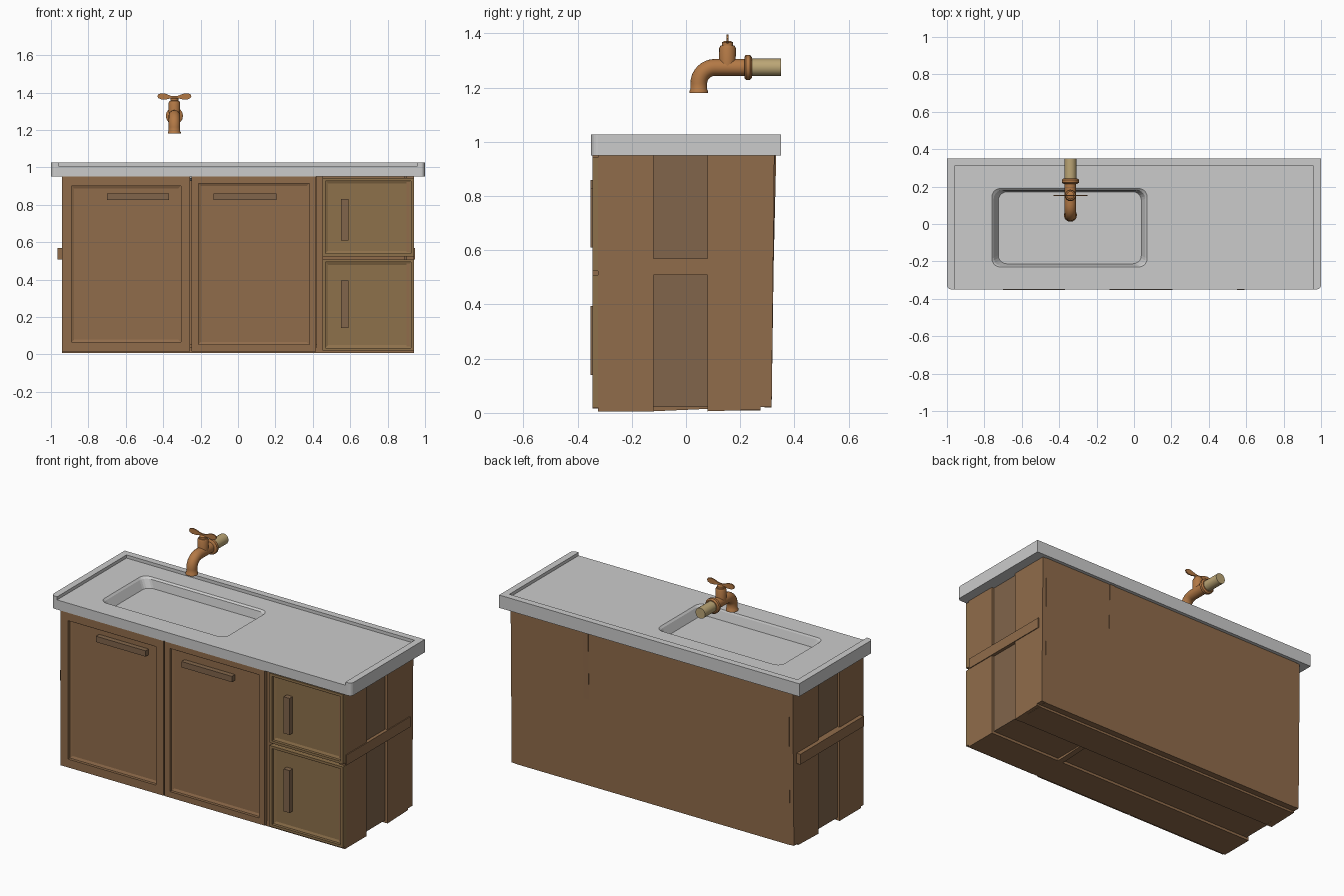
import bpy, bmesh
from math import sin, cos, pi, radians
from mathutils import Vector

if "Cube" in bpy.data.objects:
    bpy.data.objects.remove(bpy.data.objects["Cube"])


def material(name, rgb):
    m = bpy.data.materials.new(name)
    m.diffuse_color = (*rgb, 1)
    m.use_nodes = True
    m.node_tree.nodes["Principled BSDF"].inputs["Base Color"].default_value = m.diffuse_color
    return m


WOOD = material("wood", (0.28, 0.15, 0.07))
DARK = material("dark_wood", (0.22, 0.13, 0.07))
DRAWER = material("drawer_wood", (0.27, 0.165, 0.07))
COPPER = material("copper", (0.45, 0.19, 0.06))
BEIGE = material("pale_pipe", (0.5, 0.38, 0.18))
BLACK = material("drain_dark", (0.05, 0.05, 0.05))


def finish(name, bm, mat=None, smooth=False):
    bmesh.ops.recalc_face_normals(bm, faces=bm.faces)
    me = bpy.data.meshes.new(name)
    bm.to_mesh(me)
    bm.free()
    ob = bpy.data.objects.new(name, me)
    bpy.context.collection.objects.link(ob)
    if mat:
        me.materials.append(mat)
    if smooth:
        bpy.ops.object.select_all(action='DESELECT')
        ob.select_set(True)
        bpy.context.view_layer.objects.active = ob
        bpy.ops.object.shade_smooth_by_angle(angle=radians(40))
    return ob


def add_rings(bm, rings):
    vs = [[bm.verts.new(p) for p in r] for r in rings]
    n = len(vs[0])
    for a, b in zip(vs, vs[1:]):
        for i in range(n):
            j = (i + 1) % n
            bm.faces.new((a[i], a[j], b[j], b[i]))
    return vs


def loft(name, rings, mat=None, smooth=False):
    bm = bmesh.new()
    vs = add_rings(bm, rings)
    bm.faces.new(vs[0])
    bm.faces.new(vs[-1])
    return finish(name, bm, mat, smooth)


def box(name, x, y, z, mat):
    return loft(name, [[(x[0], y[0], h), (x[1], y[0], h), (x[1], y[1], h), (x[0], y[1], h)] for h in z], mat)


def yz_prism(name, x, profile, mat):
    return loft(name, [[(h, *p) for p in profile] for h in x], mat)


def corner(cx, cy, r, start, n=5):
    return [(cx + r * cos(start + pi / 2 * i / n), cy + r * sin(start + pi / 2 * i / n)) for i in range(n + 1)]


def rounded(x0, x1, y0, y1, r):
    return (corner(x0 + r, y0 + r, r, pi) + corner(x1 - r, y0 + r, r, 1.5 * pi)
            + corner(x1 - r, y1 - r, r, 0) + corner(x0 + r, y1 - r, r, pi / 2))


def at(pts, z):
    return [(x, y, z) for x, y in pts]


# Countertop with sunken basin; front corners are rounded
DECK, R = 1.008, 0.025
left, right = corner(-1 + R, -0.35 + R, R, pi), corner(1 - R, -0.35 + R, R, 1.5 * pi)
outline = left + right + [(1, 0.35), (-1, 0.35)]
bm = bmesh.new()
slab = add_rings(bm, [at(outline, 0.95), at(outline, DECK)])
bm.faces.new(slab[0])
bowl = add_rings(bm, [at(rounded(-0.76, 0.07, -0.23, 0.19, 0.045), DECK),
                      at(rounded(-0.75, 0.06, -0.225, 0.18, 0.045), 0.998),
                      at(rounded(-0.72, 0.035, -0.21, 0.17, 0.045), 0.94)])
centre = bm.verts.new((-0.34, 0, 0.922))
floor = bowl[-1]
for i in range(len(floor)):
    bm.faces.new((floor[i], floor[(i + 1) % len(floor)], centre))
loops = [bm.edges.get((r[i], r[(i + 1) % len(r)])) for r in (slab[1], bowl[0]) for i in range(len(r))]
bmesh.ops.triangle_fill(bm, use_beauty=True, edges=loops)
finish("countertop_with_basin", bm)

# Raised lip around both ends and the back
lip = left + [(-0.96, -0.35), (-0.96, 0.31), (0.96, 0.31), (0.96, -0.35)] + right + [(1, 0.35), (-1, 0.35)]
loft("countertop_lip", [at(lip, DECK), at(lip, 1.027)])

# Carcass: back, divider, bottom boards
yz_prism("back_panel", (-0.915, 0.915), [(0.29, 0.02), (0.316, 0.02), (0.329, 0.95), (0.29, 0.95)], WOOD)
yz_prism("divider", (0.42, 0.455), [(-0.325, 0.006), (-0.12, 0.006), (0.311, 0.025), (0.333, 0.95), (-0.325, 0.95)], WOOD)
for name, y, z in (("front", (-0.325, -0.12), 0.006), ("middle", (-0.12, 0.08), 0.022),
                   ("rear", (0.08, 0.275), 0.008), ("back_edge", (0.275, 0.31), 0.022)):
    box("bottom_board_" + name, (-0.92, 0.92), y, (z, z + 0.03), WOOD)

# Side planks, recessed centre board and cross rail on each end
for side, s in (("left", -1), ("right", 1)):
    box(side + "_recess_board", (s * 0.89, s * 0.925), (-0.13, 0.09), (0.022, 0.95), DARK)
    yz_prism(side + "_front_plank", (s * 0.90, s * 0.94),
             [(-0.325, 0.006), (-0.12, 0.006), (-0.12, 0.95), (-0.325, 0.95)], WOOD)
    yz_prism(side + "_rear_plank", (s * 0.90, s * 0.94),
             [(0.08, 0.006), (0.275, 0.012), (0.275, 0.022), (0.316, 0.022), (0.326, 0.95), (0.08, 0.95)], WOOD)
    box(side + "_cross_rail", (s * 0.91, s * (0.965 if s < 0 else 0.945)), (-0.315, 0.29), (0.508, 0.57), WOOD)


# Doors and drawers: boxes with a stepped, sunken front panel
def front(name, x, z, w, mat):
    y0, y1, y2 = -0.345, -0.328, -0.322

    def ring(o, y):
        return [(x[0] + o, y, z[0] + o), (x[1] - o, y, z[0] + o), (x[1] - o, y, z[1] - o), (x[0] + o, y, z[1] - o)]
    loft(name, [ring(0, -0.31), ring(0, y0), ring(w, y0), ring(w, y1), ring(w + 0.014, y2)], mat)


front("left_door", (-0.94, -0.256), (0.016, 0.95), 0.05, WOOD)
front("right_door", (-0.248, 0.418), (0.016, 0.95), 0.036, WOOD)
front("top_drawer", (0.452, 0.94), (0.524, 0.943), 0.015, DRAWER)
front("bottom_drawer", (0.452, 0.94), (0.02, 0.508), 0.015, DRAWER)
for name, x, z in (("left_door", (-0.70, -0.37), (0.825, 0.86)), ("right_door", (-0.13, 0.205), (0.825, 0.86)),
                   ("top_drawer", (0.55, 0.59), (0.61, 0.83)), ("bottom_drawer", (0.55, 0.59), (0.14, 0.395))):
    box(name + "_handle", x, (-0.352, -0.31), z, DARK)


# Tap parts: circular rings along a path
FX, SIDES = -0.34, 16


def ring(y, z, r, tilt):
    """Circle at (y, z); tilt 0 faces up, pi/2 faces back."""
    u = Vector((0, cos(tilt), -sin(tilt)))
    return [Vector((FX, y, z)) + r * (cos(a) * Vector((1, 0, 0)) + sin(a) * u)
            for a in (2 * pi * i / SIDES for i in range(SIDES))]


def turned(name, rings, mat):
    return loft(name, [ring(*r) for r in rings], mat, True)


B = 0.06
bend = [(0.047 + B - B * cos(t), 1.215 + B * sin(t), 0.031, t) for t in (pi / 2 * i / 8 for i in range(9))]
turned("tap_spout", [(0.047, 1.195, 0.026, 0), (0.047, 1.182, 0.03, 0), (0.047, 1.18, 0.035, 0),
                     (0.047, 1.188, 0.035, 0), (0.047, 1.193, 0.031, 0)] + bend
       + [(0.22, 1.275, 0.031, pi / 2)], COPPER)
turned("tap_flange", [(0.215, 1.275, 0.038, pi / 2), (0.221, 1.275, 0.046, pi / 2),
                      (0.236, 1.275, 0.046, pi / 2), (0.243, 1.275, 0.038, pi / 2)], COPPER)
turned("wall_pipe", [(0.235, 1.275, 0.032, pi / 2), (0.35, 1.275, 0.032, pi / 2)], BEIGE)
turned("tap_valve", [(0.153, 1.275, 0.03, 0), (0.153, 1.345, 0.031, 0), (0.153, 1.355, 0.026, 0),
                     (0.153, 1.356, 0.021, 0), (0.153, 1.367, 0.021, 0), (0.153, 1.372, 0.012, 0)], COPPER)
turned("drain", [(0, 0.915, 0.024, 0), (0, 0.928, 0.024, 0), (0, 0.928, 0.017, 0), (0, 0.924, 0.015, 0)], BLACK)

# Butterfly handle: half outline mirrored
half = [(0.0, 1.366), (0.02, 1.369), (0.045, 1.363), (0.07, 1.363), (0.086, 1.37),
        (0.091, 1.381), (0.085, 1.391), (0.068, 1.396), (0.045, 1.393), (0.022, 1.383), (0.0, 1.38)]
outline = half + [(-x, z) for x, z in half[-2:0:-1]]
loft("tap_handle", [[(FX + x, y, z) for x, z in outline] for y in (0.149, 0.156)], COPPER)
